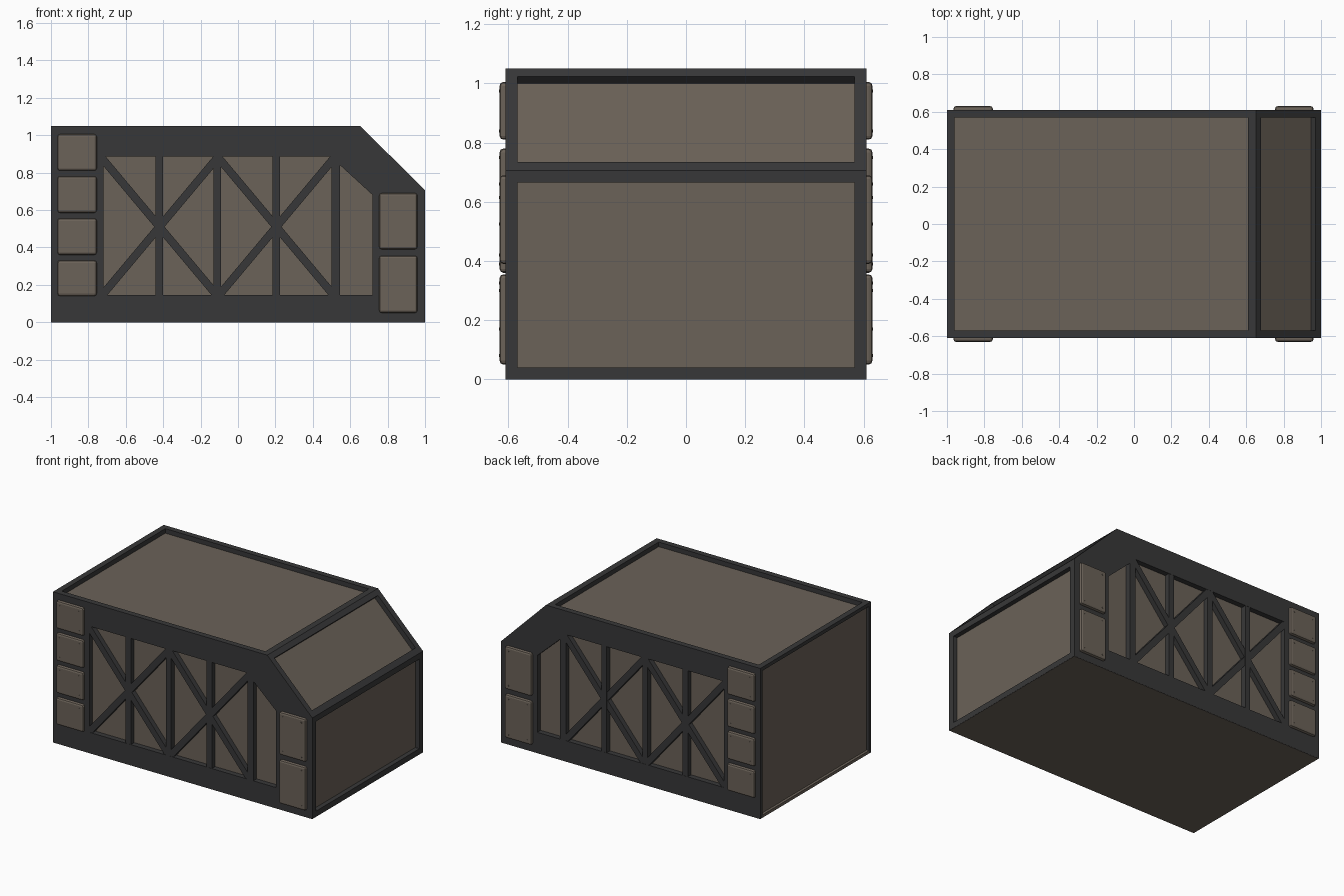
import bpy, bmesh, math
from mathutils import Vector, Matrix

cube = bpy.data.objects.get("Cube")
if cube:
    bpy.data.objects.remove(cube, do_unlink=True)


def material(name, rgb):
    m = bpy.data.materials.new(name)
    m.use_nodes = True
    m.diffuse_color = (*rgb, 1)
    bsdf = m.node_tree.nodes["Principled BSDF"]
    bsdf.inputs["Base Color"].default_value = (*rgb, 1)
    bsdf.inputs["Roughness"].default_value = 0.8
    return m


DARK = material("dark grey frame", (0.039, 0.039, 0.040))
BROWN = material("dusty brown panel", (0.147, 0.122, 0.098))


def make_object(name, bm, mat):
    bmesh.ops.recalc_face_normals(bm, faces=bm.faces)
    mesh = bpy.data.meshes.new(name)
    bm.to_mesh(mesh)
    bm.free()
    mesh.materials.append(mat)
    obj = bpy.data.objects.new(name, mesh)
    bpy.context.collection.objects.link(obj)
    return obj


def add_prism(bm, points, offset):
    low = [bm.verts.new(p) for p in points]
    high = [bm.verts.new(Vector(p) + offset) for p in points]
    bm.faces.new(low)
    bm.faces.new(high)
    for i in range(len(low)):
        j = (i + 1) % len(low)
        bm.faces.new((low[i], low[j], high[j], high[i]))


def add_box(bm, center, size, turn=0.0):
    mat = (Matrix.Translation(center) @ Matrix.Rotation(turn, 4, 'Y')
           @ Matrix.Diagonal((*size, 1)))
    bmesh.ops.create_cube(bm, size=1, matrix=mat)


HALF = 0.61
cutters = bmesh.new()


def recess(name, points, normal, depth):
    """Sink a polygon into the body and lay a brown panel on its floor."""
    n = Vector(normal).normalized()
    floor = [Vector(p) - n * depth for p in points]
    add_prism(cutters, floor, n * (depth + 0.05))
    bm = bmesh.new()
    add_prism(bm, [p - n * 0.003 for p in floor], n * 0.006)
    make_object(name, bm, BROWN)


# Body with a sloped front corner
bm = bmesh.new()
profile = [(-1, 0), (1, 0), (1, 0.705), (0.653, 1.05), (-1, 1.05)]
add_prism(bm, [(x, -HALF, z) for x, z in profile], Vector((0, 2 * HALF, 0)))
body = make_object("body_frame", bm, DARK)

# Sunken panels on the roof, slope and both ends
W = 0.57
recess("roof_panel", [(-0.96, -W, 1.05), (0.61, -W, 1.05),
                      (0.61, W, 1.05), (-0.96, W, 1.05)], (0, 0, 1), 0.035)
recess("slope_panel", [(0.68, -W, 1.023), (0.97, -W, 0.735),
                       (0.97, W, 0.735), (0.68, W, 1.023)], (1, 0, 1), 0.037)
recess("nose_panel", [(1, -W, 0.04), (1, W, 0.04),
                      (1, W, 0.665), (1, -W, 0.665)], (1, 0, 0), 0.035)
E = 0.585
recess("tail_panel", [(-1, -E, 0.02), (-1, E, 0.02),
                      (-1, E, 1.025), (-1, -E, 1.025)], (-1, 0, 0), 0.02)

# Sunken truss bays on both sides
bays = {"truss_bay": [(-0.72, 0.145), (0.5, 0.145), (0.5, 0.885), (-0.72, 0.885)],
        "corner_bay": [(0.545, 0.145), (0.72, 0.145), (0.72, 0.68), (0.545, 0.84)]}
for side, label in ((-1, "right"), (1, "left")):
    for bay, pts in bays.items():
        recess(f"{label}_{bay}", [(x, side * HALF, z) for x, z in pts],
               (0, side, 0), 0.04)

cutter = make_object("recess_cutter", cutters, DARK)
cutter.hide_render = True
mod = body.modifiers.new("recesses", 'BOOLEAN')
mod.operation = 'DIFFERENCE'
mod.solver = 'EXACT'
mod.object = cutter
bpy.context.view_layer.objects.active = body
bpy.ops.object.modifier_apply(modifier=mod.name)
bpy.data.objects.remove(cutter, do_unlink=True)

# Truss posts and crossed braces
for side, label in ((-1, "right"), (1, "left")):
    bm = bmesh.new()
    y = side * (HALF - 0.022)
    for x in (-0.42, -0.11, 0.205):
        add_box(bm, (x, y, 0.515), (0.04, 0.042, 0.76))
    for x in (-0.42, 0.205):
        for lean in (-1, 1):
            angle = lean * math.atan2(0.74, 0.62)
            add_box(bm, (x, y, 0.51), (0.975, 0.04, 0.042), angle)
    make_object(f"{label}_truss", bm, DARK)

# Raised equipment plates with rivets
columns = [(-0.86, 0.21, [(0.14, 0.33), (0.36, 0.555), (0.585, 0.78), (0.81, 1.005)]),
           (0.857, 0.205, [(0.05, 0.355), (0.39, 0.69)])]
for side, label in ((-1, "right"), (1, "left")):
    plates, rivets = bmesh.new(), bmesh.new()
    for x, width, spans in columns:
        for low, high in spans:
            mid, tall = (low + high) / 2, high - low
            add_box(plates, (x, side * 0.605, mid), (width, 0.05, tall))
            for sx in (-1, 1):
                for sz in (-1, 1):
                    at = Vector((x + sx * (width / 2 - 0.03), side * 0.63,
                                 mid + sz * (tall / 2 - 0.03)))
                    bmesh.ops.create_cone(
                        rivets, cap_ends=True, segments=8, radius1=0.005,
                        radius2=0.005, depth=0.004, matrix=Matrix.Translation(at)
                        @ Matrix.Rotation(math.pi / 2, 4, 'X'))
    obj = make_object(f"{label}_plates", plates, BROWN)
    bevel = obj.modifiers.new("soft edges", 'BEVEL')
    bevel.width = 0.013
    bevel.segments = 2
    make_object(f"{label}_rivets", rivets, BROWN)

# Brown underside and tail sill
bm = bmesh.new()
add_box(bm, (0, 0, 0.0005), (1.998, 2 * HALF - 0.002, 0.003))
make_object("underside", bm, BROWN)
bm = bmesh.new()
add_box(bm, (-0.99, 0, 0.011), (0.022, 2 * E, 0.02))
make_object("tail_sill", bm, BROWN)
